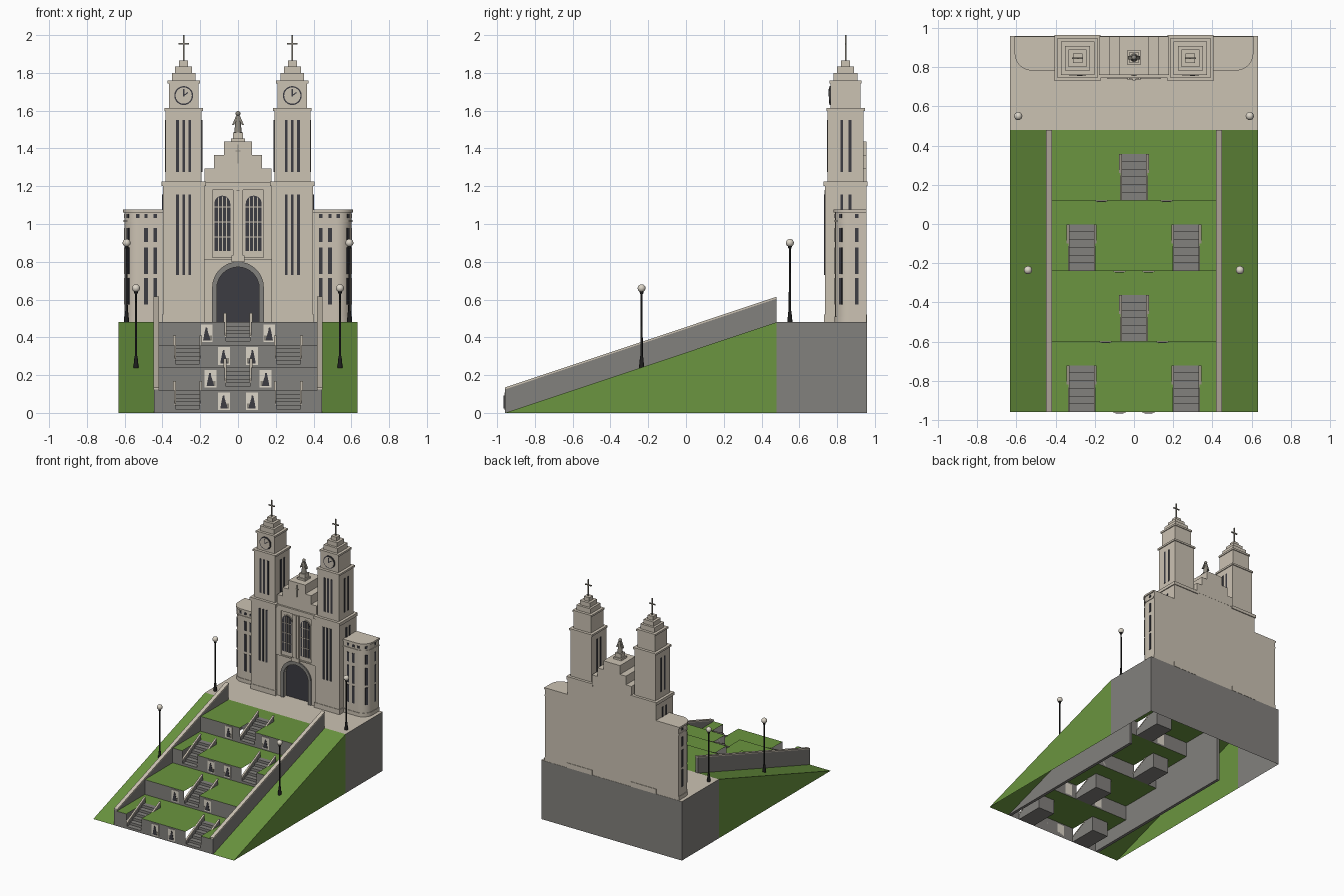
import bpy, bmesh, math
from mathutils import Matrix, Vector

if "Cube" in bpy.data.objects:
    bpy.data.objects.remove(bpy.data.objects["Cube"])


def material(name, *rgb):
    m = bpy.data.materials.new(name)
    m.use_nodes = True
    m.diffuse_color = (*rgb, 1)
    m.node_tree.nodes["Principled BSDF"].inputs["Base Color"].default_value = (*rgb, 1)
    return m


TAN = material("warm stone", .6, .54, .45)
GREY = material("grey concrete", .225, .218, .205)
GREEN = material("grass", .145, .3, .05)
DARK = material("dark glass", .045, .045, .055)
BLACK = material("black iron", .012, .012, .012)
CREAM = material("cream", .72, .67, .58)
STATUE = material("weathered stone", .27, .25, .21)


def finish(name, bm, mat, smooth=False):
    me = bpy.data.meshes.new(name)
    bm.to_mesh(me)
    bm.free()
    me.materials.append(mat)
    ob = bpy.data.objects.new(name, me)
    bpy.context.collection.objects.link(ob)
    if smooth:
        bpy.ops.object.select_all(action='DESELECT')
        ob.select_set(True)
        bpy.context.view_layer.objects.active = ob
        bpy.ops.object.shade_smooth_by_angle(angle=math.radians(35))
    return ob


def prism(name, pts, axis, a, b, mat, smooth=False):
    """Extrude a 2D outline along an axis from a to b."""
    place = {'x': lambda u, v, w: (w, u, v), 'y': lambda u, v, w: (u, w, v),
             'z': lambda u, v, w: (u, v, w)}[axis]
    bm = bmesh.new()
    lo = [bm.verts.new(place(u, v, a)) for u, v in pts]
    hi = [bm.verts.new(place(u, v, b)) for u, v in pts]
    bm.faces.new(lo)
    bm.faces.new(hi[::-1])
    for i in range(len(pts)):
        j = (i + 1) % len(pts)
        bm.faces.new((lo[i], hi[i], hi[j], lo[j]))
    bmesh.ops.recalc_face_normals(bm, faces=bm.faces)
    return finish(name, bm, mat, smooth)


def box(name, x0, x1, y0, y1, z0, z1, mat):
    x0, x1 = sorted((x0, x1))
    return prism(name, [(x0, y0), (x1, y0), (x1, y1), (x0, y1)], 'z', z0, z1, mat)


def block(name, cx, cy, half, z0, z1, mat):
    return box(name, cx - half, cx + half, cy - half, cy + half, z0, z1, mat)


def sheet(name, quads, mat):
    bm = bmesh.new()
    for q in quads:
        bm.faces.new([bm.verts.new(p) for p in q])
    return finish(name, bm, mat)


def cone(name, x, y, z0, z1, r0, r1, mat):
    bm = bmesh.new()
    bmesh.ops.create_cone(bm, cap_ends=True, segments=16, radius1=r0, radius2=r1, depth=z1 - z0,
                          matrix=Matrix.Translation((x, y, (z0 + z1) / 2)))
    return finish(name, bm, mat, True)


def ball(name, x, y, z, r, mat):
    bm = bmesh.new()
    bmesh.ops.create_uvsphere(bm, u_segments=16, v_segments=10, radius=r,
                              matrix=Matrix.Translation((x, y, z)))
    return finish(name, bm, mat, True)


def pane(name, x, y, z0, z1, w, angle, mat=DARK):
    """Thin upright plate whose normal points at the given angle in plan."""
    ob = box(name, -.004, .004, -w / 2, w / 2, z0, z1, mat)
    ob.data.transform(Matrix.Translation((x, y, 0)) @ Matrix.Rotation(angle, 4, 'Z'))


def arch(cx, half, z0, top, n=16):
    spring = top - half
    arc = [(cx + half * math.cos(math.pi * i / n), spring + half * math.sin(math.pi * i / n))
           for i in range(n + 1)]
    return [(cx + half, z0)] + arc + [(cx - half, z0)]


def cross(name, x, y, z0, z1, arm, t):
    box(name + "_post", x - t, x + t, y - t, y + t, z0, z1, STATUE)
    zc = z0 + (z1 - z0) * .66
    box(name + "_arm", x - arm, x + arm, y - t, y + t, zc - t, zc + t, STATUE)


W, B, PLAZA, F = .633, .957, .48, -.957
RISE, RUN = PLAZA / 4, (PLAZA + B) / 4
SOUTH = -math.pi / 2

# Plaza block, open underneath
sheet("plaza_walls", [[(-W, B, 0), (W, B, 0), (W, B, PLAZA), (-W, B, PLAZA)]] +
      [[(x, PLAZA, 0), (x, B, 0), (x, B, PLAZA), (x, PLAZA, PLAZA)] for x in (-W, W)], GREY)
sheet("plaza_paving", [[(-W, PLAZA, PLAZA), (W, PLAZA, PLAZA), (W, B, PLAZA), (-W, B, PLAZA)]], TAN)

# Terraces with stair notches
DEPTH, HALF, EDGE = .237, .068, .43
for i in range(4):
    y0, z0 = F + RUN * i, RISE * i
    y1, z1, ym = y0 + RUN, z0 + RISE, y0 + DEPTH
    stairs = [-.267, .267] if i % 2 == 0 else [0]
    cuts = [-EDGE] + [c + d for c in stairs for d in (-HALF, HALF)] + [EDGE]
    spans = list(zip(cuts[::2], cuts[1::2]))
    lawn = [[(a, y0, z1), (b, y0, z1), (b, ym, z1), (a, ym, z1)] for a, b in spans]
    lawn.append([(-EDGE, ym, z1), (EDGE, ym, z1), (EDGE, y1, z1), (-EDGE, y1, z1)])
    sheet("terrace_lawn", lawn, GREEN)
    sheet("terrace_riser", [[(a, y0, z0), (b, y0, z0), (b, y0, z1), (a, y0, z1)] for a, b in spans], GREY)
    for c in stairs:
        steps, n = [(ym, z0), (y0, z0)], 6
        for k in range(n):
            steps += [(y0 + DEPTH * k / n, z0 + RISE * (k + 1) / n),
                      (y0 + DEPTH * (k + 1) / n, z0 + RISE * (k + 1) / n)]
        prism("stair_flight", steps, 'x', c - HALF, c + HALF, GREY)
        for s in (-1, 1):
            a, b = c + s * (HALF - .004), c + s * (HALF + .006)
            h = .042
            prism("stair_cheek", [(y0, z0), (ym, z0), (ym, z1 + h), (y0, z0 + h)], 'x', a, b, GREY)
            prism("stair_handrail", [(y0, z0 + h), (ym, z1 + h), (ym, z1 + h + .007), (y0, z0 + h + .007)],
                  'x', c + s * (HALF - .006), c + s * (HALF + .008), TAN)
    # Relief plaques on each riser
    px = (.074, .146, .074, .165)[i]
    for s in (-1, 1):
        x = s * px
        box("plaque", x - .031, x + .031, y0 - .005, y0, z0 + .014, z0 + .108, CREAM)
        figure = [(-.02, .022), (.02, .022), (.015, .05), (.01, .075), (.006, .092), (-.002, .092),
                  (-.004, .075), (-.012, .05)]
        prism("plaque_figure", [(x + u * s, z0 + v) for u, v in figure], 'y', y0 - .008, y0 - .004, DARK)
        box("plaque_rock", x - s * .027, x - s * .01, y0 - .007, y0 - .004, z0 + .022, z0 + .05, STATUE)

for s in (-1, 1):
    # Side slopes and sloping retaining walls
    a, b = s * .44, s * W
    sheet("grass_slope", [[(a, F, 0), (b, F, 0), (b, PLAZA, PLAZA), (a, PLAZA, PLAZA)],
                          [(b, F, 0), (b, PLAZA, 0), (b, PLAZA, PLAZA)]], GREEN)
    prism("retaining_wall", [(F, 0), (PLAZA, 0), (PLAZA, .605), (F, .125)], 'x', s * .421, s * .445, GREY)
    prism("wall_coping", [(F, .125), (PLAZA, .605), (PLAZA, .615), (F, .135)], 'x', s * .418, s * .448, TAN)
    # Lamp posts
    for x, y, z in ((.59, .55, PLAZA), (.54, -.235, .24)):
        cone("lamp_base", s * x, y, z - .01, z + .06, .015, .008, BLACK)
        cone("lamp_pole", s * x, y, z + .05, z + .4, .0065, .005, BLACK)
        cone("lamp_collar", s * x, y, z + .39, z + .405, .008, .012, BLACK)
        ball("lamp_globe", s * x, y, z + .42, .021, CREAM)

    # Towers: stacked stages, cornices and stepped cap
    tx, ty = s * .2875, .845
    for name, half, z0, z1 in (
            ("tower_plinth", .114, PLAZA, .52), ("tower_lower", .11, PLAZA, 1.2),
            ("tower_lower_cornice", .117, 1.2, 1.225), ("tower_upper", .095, 1.225, 1.6),
            ("tower_upper_cornice", .102, 1.598, 1.613), ("belfry", .079, 1.61, 1.75),
            ("belfry_cornice", .085, 1.745, 1.76), ("cap_step_low", .063, 1.76, 1.8),
            ("cap_step_middle", .045, 1.8, 1.835), ("cap_step_top", .024, 1.835, 1.866)):
        block(name, tx, ty, half, z0, z1, TAN)
    cross("tower_cross", tx, ty, 1.866, 2.0, .028, .004)
    for d in (-.032, 0, .032):
        pane("tower_slit_low", tx + d, ty - .11, .73, 1.155, .015, SOUTH)
        pane("tower_slit_high", tx + d, ty - .095, 1.275, 1.55, .015, SOUTH)
    for y in (.825, .868):
        pane("tower_side_slit_low", tx + s * .11, y, .73, 1.155, .014, 0)
        for t in (-1, 1):
            pane("tower_side_slit_high", tx + t * .095, y, 1.275, 1.55, .014, 0)
    # Clock
    fy = ty - .079
    for name, r, d, m in (("clock_rim", .05, .007, DARK), ("clock_face", .043, .01, TAN)):
        ring = [(tx + r * math.cos(k * math.pi / 16), 1.68 + r * math.sin(k * math.pi / 16)) for k in range(32)]
        prism(name, ring, 'y', fy - d, fy, m)
    box("clock_minute_hand", tx - .003, tx + .003, fy - .012, fy, 1.675, 1.715, DARK)
    prism("clock_hour_hand", [(tx, 1.676), (tx + .024, 1.694), (tx + .021, 1.699), (tx - .003, 1.681)],
          'y', fy - .012, fy, DARK)

    # Wings with a rounded outer corner
    def wing(name, g, z0, z1):
        r, cx, cy = .08 + g, .52, .87
        arc = [(s * (cx + r * math.cos(k * math.pi / 24)), cy - r * math.sin(k * math.pi / 24)) for k in range(13)]
        prism(name, [(s * .39, .955), (s * (cx + r), .955)] + arc + [(s * .39, cy - r)], 'z', z0, z1, TAN, True)
    wing("wing_body", 0, PLAZA, 1.065)
    wing("wing_plinth", .004, PLAZA, .51)
    wing("wing_band", .005, 1.01, 1.02)
    wing("wing_cornice", .008, 1.062, 1.076)
    lean = math.radians(39)
    corner = (.52 + .08 * math.cos(lean), .87 - .08 * math.sin(lean), -lean)
    spots = [(.487, .79, SOUTH), (.439, .79, SOUTH), corner, (.6, .905, 0)]
    for x, y, ang in spots:
        if s < 0:
            ang = math.pi - ang
        for z0, z1 in ((.575, .715), (.735, .875), (.905, .98)):
            pane("wing_window", s * x, y, z0, z1, .019, ang)
        pane("wing_vent", s * x, y, 1.033, 1.052, .018, ang)
    pane("wing_vent", s * .53, .7906, 1.033, 1.052, .018, SOUTH)

    # Tall arched facade windows with glazing bars
    wx, wy = s * .083, .752
    prism("facade_window_frame", arch(wx, .048, .85, 1.157), 'y', wy - .004, wy, TAN)
    prism("facade_window", arch(wx, .042, .857, 1.15), 'y', wy - .007, wy, DARK)
    for d in (-.021, 0, .021):
        box("mullion", wx + d - .0025, wx + d + .0025, wy - .011, wy, .857, 1.145 - abs(d) * .25, TAN)
    for z in (.93, 1.01, 1.09):
        box("transom", wx - .042, wx + .042, wy - .01, wy, z - .0025, z + .0025, TAN)
    box("facade_pilaster", s * .135, s * .178, .743, .76, .82, 1.18, TAN)

# Nave with a recessed arched doorway
box("nave", -.178, .178, .79, .955, PLAZA, 1.22, TAN)
prism("nave_front", [(.178, PLAZA)] + arch(0, .115, PLAZA, .775) + [(-.178, PLAZA), (-.178, 1.22), (.178, 1.22)],
      'y', .752, .79, TAN)
prism("door", arch(0, .118, PLAZA, .778), 'y', .782, .789, DARK)
prism("door_surround", arch(0, .137, PLAZA, .8) + arch(0, .112, PLAZA, .772)[::-1], 'y', .742, .765, GREY)
box("string_course", -.178, .178, .743, .76, .812, .822, TAN)
box("facade_head", -.178, .178, .743, .77, 1.18, 1.22, TAN)
box("central_pier", -.026, .026, .738, .76, .83, 1.18, TAN)
box("pier_base", -.034, .034, .733, .76, .8, .832, TAN)
box("pier_rib", -.008, .008, .732, .75, .83, 1.18, TAN)

# Stepped gable, cross and statue
for half, z0, z1 in ((.178, 1.215, 1.295), (.128, 1.295, 1.365), (.075, 1.365, 1.437)):
    box("gable_step", -half, half, .758, .956, z0, z1, TAN)
cross("gable_cross", 0, .756, 1.32, 1.42, .012, .003)
block("statue_step", 0, .848, .036, 1.437, 1.452, TAN)
block("statue_pedestal", 0, .848, .026, 1.452, 1.485, TAN)
cone("statue_robe", 0, .848, 1.485, 1.572, .02, .011, STATUE)
ball("statue_head", 0, .848, 1.585, .013, STATUE)
cloak = [(-.031, 1.525), (-.01, 1.574), (.01, 1.574), (.031, 1.525), (.022, 1.525), (0, 1.555), (-.022, 1.525)]
prism("statue_arms", cloak, 'y', .838, .856, STATUE)
